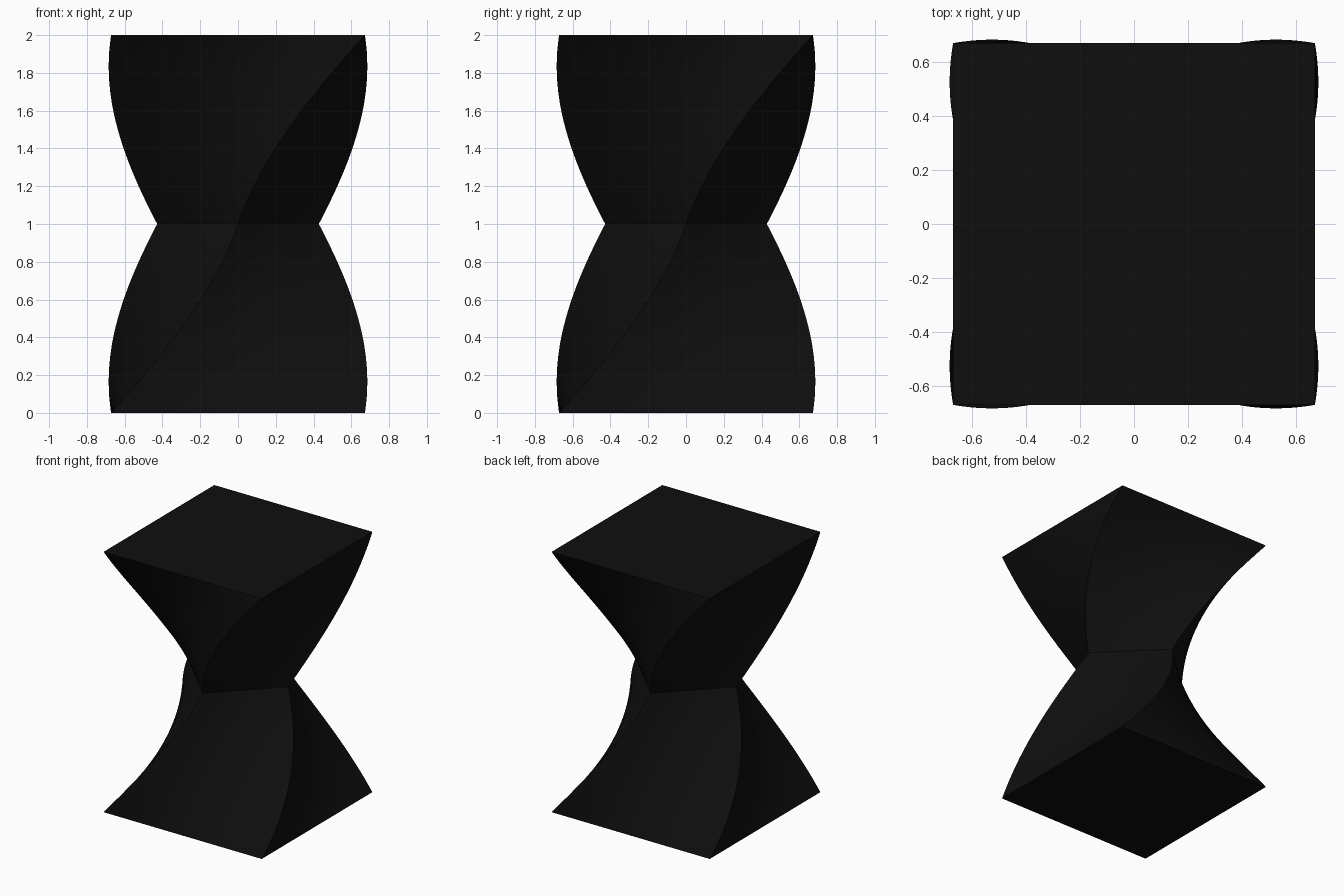
import bpy, bmesh, math

if "Cube" in bpy.data.objects:
    bpy.data.objects.remove(bpy.data.objects["Cube"])

RINGS, SEG = 48, 6          # rings up the height, divisions per square side
R_END, R_MID = 0.95, 0.428  # corner radius at the ends and at the waist

dark = bpy.data.materials.new("black")
dark.diffuse_color = (0.0045, 0.0045, 0.0045, 1)
dark.use_nodes = True
dark.node_tree.nodes["Principled BSDF"].inputs["Base Color"].default_value = dark.diffuse_color


def square_ring(bm, z):
    """Square cross-section, pinched at the waist and turned with height."""
    r = R_MID + (R_END - R_MID) * abs(z - 1)
    turn = math.radians(-135 + 45 * z)
    pts = [(r * math.cos(turn + k * math.pi / 2),
            r * math.sin(turn + k * math.pi / 2)) for k in range(4)]
    ring = []
    for k in range(4):
        a, b = pts[k], pts[(k + 1) % 4]
        for s in range(SEG):
            t = s / SEG
            ring.append(bm.verts.new((a[0] + (b[0] - a[0]) * t,
                                      a[1] + (b[1] - a[1]) * t, z)))
    return ring


# Twisted, pinched column
bm = bmesh.new()
rings = [square_ring(bm, 2 * i / RINGS) for i in range(RINGS + 1)]
n = 4 * SEG
for lo, hi in zip(rings, rings[1:]):
    for j in range(n):
        k = (j + 1) % n
        bm.faces.new((lo[j], lo[k], hi[k], hi[j]))

# Flat end caps
bm.faces.new(rings[-1])
bm.faces.new(rings[0][::-1])

mesh = bpy.data.meshes.new("twisted_column")
bm.to_mesh(mesh)
bm.free()
mesh.materials.append(dark)
column = bpy.data.objects.new("twisted_column", mesh)
bpy.context.collection.objects.link(column)

# Smooth sides with sharp corners, caps and waist
bpy.context.view_layer.objects.active = column
column.select_set(True)
bpy.ops.object.shade_smooth_by_angle(angle=math.radians(30))
